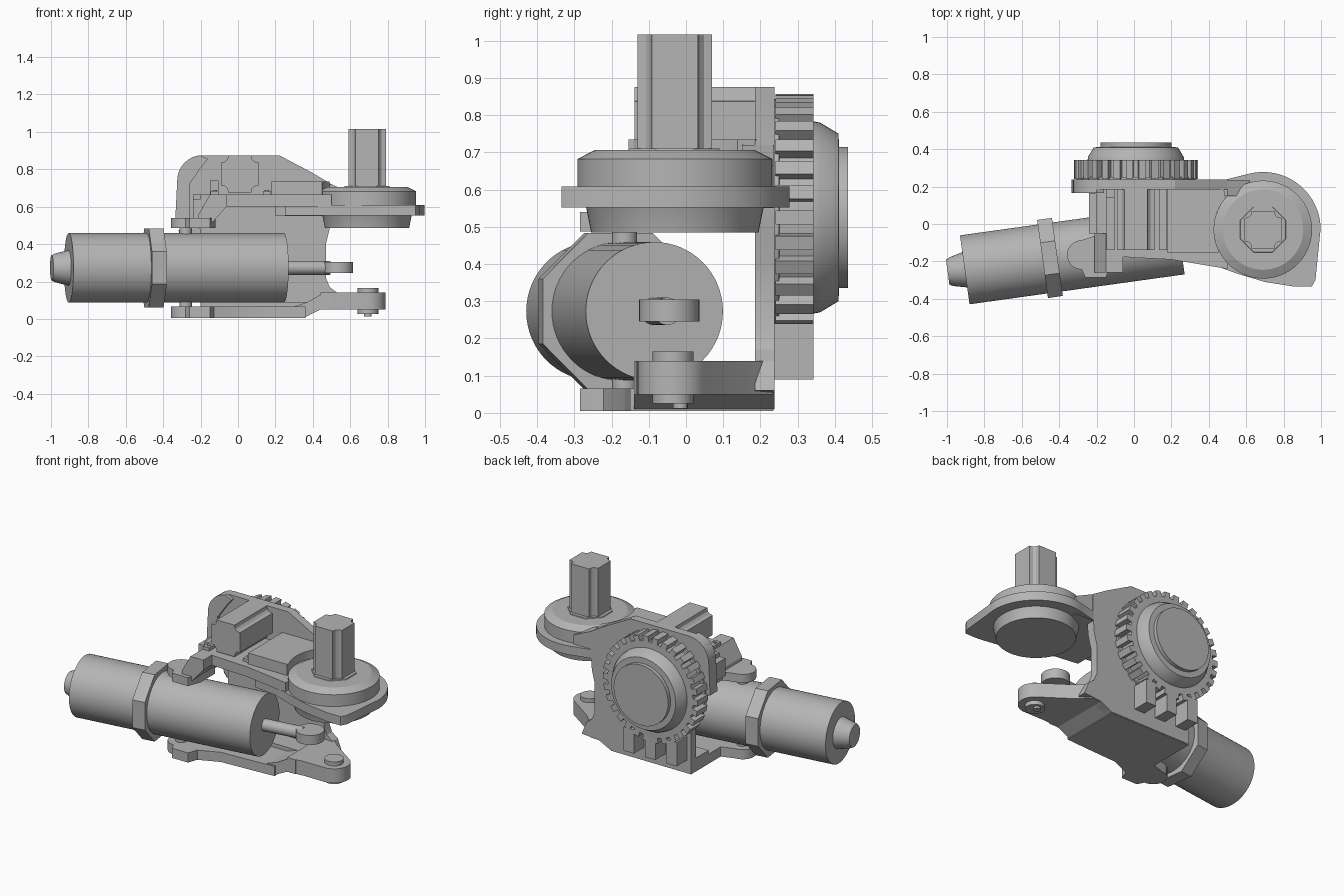
import bpy, bmesh, math
from mathutils import Vector

old = bpy.data.objects.get("Cube")
if old:
    bpy.data.objects.remove(old, do_unlink=True)

GREY = (0.46, 0.46, 0.46, 1)
metal = bpy.data.materials.new("plain grey")
metal.use_nodes = True
metal.diffuse_color = GREY
metal.node_tree.nodes["Principled BSDF"].inputs["Base Color"].default_value = GREY


def finish(name, bm, smooth=True):
    bmesh.ops.recalc_face_normals(bm, faces=bm.faces)
    mesh = bpy.data.meshes.new(name)
    bm.to_mesh(mesh)
    bm.free()
    mesh.materials.append(metal)
    ob = bpy.data.objects.new(name, mesh)
    bpy.context.collection.objects.link(ob)
    if smooth:
        bpy.ops.object.select_all(action='DESELECT')
        ob.select_set(True)
        bpy.context.view_layer.objects.active = ob
        bpy.ops.object.shade_smooth_by_angle(angle=math.radians(25))
    return ob


def prism(name, pts, axis, lo, hi):
    """Extrude a flat outline along z (x, y points) or y (x, z points)."""
    bm = bmesh.new()
    place = (lambda p, h: (p[0], p[1], h)) if axis == 'z' else (lambda p, h: (p[0], h, p[1]))
    rings = [[bm.verts.new(place(p, h)) for p in pts] for h in (lo, hi)]
    bm.faces.new(rings[0])
    bm.faces.new(rings[1])
    n = len(pts)
    for i in range(n):
        j = (i + 1) % n
        bm.faces.new((rings[0][i], rings[0][j], rings[1][j], rings[1][i]))
    return finish(name, bm)


def box(name, x0, x1, y0, y1, z0, z1):
    return prism(name, [(x0, y0), (x1, y0), (x1, y1), (x0, y1)], 'z', z0, z1)


def lathe(name, origin, direction, profile, sides=48, turn=0.0):
    """Revolve (distance, radius) pairs about a directed axis."""
    bm = bmesh.new()
    q = Vector(direction).to_track_quat('Z', 'Y')
    rings = []
    for d, r in profile:
        ring = []
        for i in range(sides):
            a = turn + math.tau * i / sides
            ring.append(bm.verts.new(Vector(origin) + q @ Vector((r * math.cos(a), r * math.sin(a), d))))
        rings.append(ring)
    for a, b in zip(rings, rings[1:]):
        for i in range(sides):
            j = (i + 1) % sides
            bm.faces.new((a[i], a[j], b[j], b[i]))
    bm.faces.new(rings[0])
    bm.faces.new(rings[-1])
    return finish(name, bm)


def arc(cx, cy, r, start, end, n=16):
    angles = [math.radians(start + (end - start) * i / n) for i in range(n + 1)]
    return [(cx + r * math.cos(a), cy + r * math.sin(a)) for a in angles]


def motor_outline(cx, cy):
    """Square with a notched bevel on every corner."""
    corner = [(.1, .062), (.078, .066), (.066, .078), (.062, .1)]
    pts = []
    for k in range(4):
        c, s = round(math.cos(k * math.pi / 2)), round(math.sin(k * math.pi / 2))
        pts += [(cx + c * x - s * y, cy + s * x + c * y) for x, y in corner]
    return pts


# Linear actuator
tail = Vector((-.905, -.245, .273))
head = Vector((.245, -.085, .273))
along = (head - tail).normalized()
length = (head - tail).length
lathe("actuator_body", tail, along, [(0, .186), (length, .186)], 64)
lathe("actuator_nose", tail, along, [(-.092, .068), (-.07, .078), (0, .095)], 32)
lathe("actuator_clamp", tail, along, [(.42, .228), (.5, .228)], 8, math.pi / 8)
lathe("piston_rod", head, along, [(-.02, .037), (.25, .037)], 24)
lathe("rod_eye", (.535, -.045, .245), (0, 0, 1), [(0, .081), (.06, .081)], 32)

# Hinge ears, pins and lower bracket
HX, HY = -.28, -.165
for label, z0, z1, p0, p1 in (("lower", .005, .066, .05, .1), ("upper", .487, .54, .44, .5)):
    ear = arc(HX, HY, .078, 90, 270) + [(-.26, -.285), (-.15, -.285), (-.12, -.2), (-.12, -.06), (-.2, -.06)]
    prism(label + "_hinge_ear", ear, 'z', z0, z1)
    lathe(label + "_hinge_pin", (HX, HY, 0), (0, 0, 1), [(p0, .034), (p1, .034)], 24)

prism("lower_plate", [(-.2, -.24), (-.12, -.22), (0, -.17), (.2, -.16), (.36, -.15),
                      (.36, .235), (-.2, .235)], 'z', .005, .066)
box("lower_plate_step", -.2, .39, .06, .235, .06, .09)
# Sloping link between the lower plate and the raised arm
prism("lower_ramp", [(.3, .005), (.35, .005), (.44, .05), (.5, .05), (.5, .14), (.46, .14), (.37, .09), (.3, .066)],
      'y', -.14, .235)
prism("lower_arm", [(.44, .235), (.44, -.14), (.55, -.13)] + arc(.695, -.035, .095, -90, 60)
      + [(.58, .16), (.5, .235)], 'z', .05, .14)
lathe("lower_arm_pin", (.695, -.035, 0), (0, 0, 1), [(.025, .055), (.165, .055)], 32)
lathe("lower_arm_bolt", (.695, -.015, 0), (0, 0, 1), [(.012, .02), (.05, .02)], 16)

# Rear plate and its raised rim
prism("rear_plate", [(-.2, .01), (.36, .01), (.44, .05), (.56, .06), (.53, .14), (.49, .17), (.47, .22), (.47, .4),
                     (.49, .48), (.5, .6), (.5, .72), (.4, .78), (.22, .875)]
      + arc(-.19, .74, .135, 90, 180, 8) + [(-.335, .54), (-.2, .48)], 'y', .185, .238)
outer = arc(-.19, .74, .135, 95, 180, 8)
inner = [(-.26, .6), (-.26, .72), (-.19, .82), (-.16, .855)]
prism("rear_rim", outer + [(-.335, .54), (-.26, .54)] + inner, 'y', .165, .19)
for i, x in enumerate((-.14, .01, .16)):
    box("rear_lug_%d" % (i + 1), x - .035, x + .035, .23, .342, .09, .24)

# Rear ribbed drive
RX, RZ = .01, .525
lathe("drive_core", (RX, .23, RZ), (0, 1, 0),
      [(0, .318), (.02, .318), (.021, .298), (.112, .298), (.113, .258), (.13, .255),
       (.18, .225), (.181, .19), (.205, .19)], 64)
TEETH = 30
bm = bmesh.new()
for i in range(TEETH):
    a = math.tau * i / TEETH
    vs = []
    for y in (.24, .342):
        for r, w in ((.285, .019), (.331, .019), (.331, -.019), (.285, -.019)):
            vs.append(bm.verts.new((RX + r * math.cos(a) - w * math.sin(a), y,
                                    RZ + r * math.sin(a) + w * math.cos(a))))
    for f in ((0, 1, 2, 3), (4, 5, 6, 7), (0, 1, 5, 4), (1, 2, 6, 5), (2, 3, 7, 6), (3, 0, 4, 7)):
        bm.faces.new([vs[k] for k in f])
finish("drive_ribs", bm, False)

# Upper deck, cradle and sloping leg to the upper hinge ear
prism("upper_deck", [(-.12, -.17), (0, -.18), (.2, -.19), (.5, -.24), (.5, .235), (-.24, .235), (-.24, .16),
                     (-.2, .16), (-.2, -.05), (-.12, -.05)], 'z', .602, .665)
prism("deck_leg", [(-.21, .49), (-.16, .49), (-.06, .602), (-.06, .665), (-.15, .665), (-.21, .56)], 'y', -.26, .06)
box("deck_left_wall", -.24, -.19, -.05, .2, .53, .64)
for label, x in (("left", -.125), ("right", .155)):
    box(label + "_cradle_rail", x - .022, x + .022, -.14, .185, .66, .685)
    for y in (-.11, -.03):
        lathe(label + "_rail_screw", (x, y, .68), (0, 0, 1), [(0, .012), (.01, .012)], 12)
box("left_cradle_post", -.15, -.105, .14, .19, .66, .74)
prism("deck_block", [(.18, -.155), (.45, -.155)] + arc(.69, -.03, .262, 205, 140, 10)
      + [(.48, .19), (.18, .19)], 'z', .66, .735)

# Shoulder flange and turntable
CX, CY = .69, -.03
prism("shoulder_flange", [(.25, .235), (.25, -.19), (.4, -.21), (.55, -.265), (.7, -.31), (.86, -.335), (.95, -.335),
                          (.97, -.3), (.995, -.05)] + arc(CX, CY, .308, 0, 105, 24) + [(.48, .235)],
      'z', .552, .608)
prism("rear_shoulder_web", [(.2, .66), (.2, .55), (.62, .55), (.62, .665), (.5, .72)], 'y', .15, .235)
lathe("turntable", (CX, CY, 0), (0, 0, 1), [(.485, .225), (.55, .238), (.6, .262), (.682, .262), (.706, .215)], 64)
lathe("motor_collar", (CX, CY, 0), (0, 0, 1), [(.7, .135), (.711, .13)], 8, math.pi / 8)

# Motors
prism("upright_motor", motor_outline(CX, CY), 'z', .69, 1.016)
prism("level_motor", motor_outline(.01, .775), 'y', -.138, .19)
